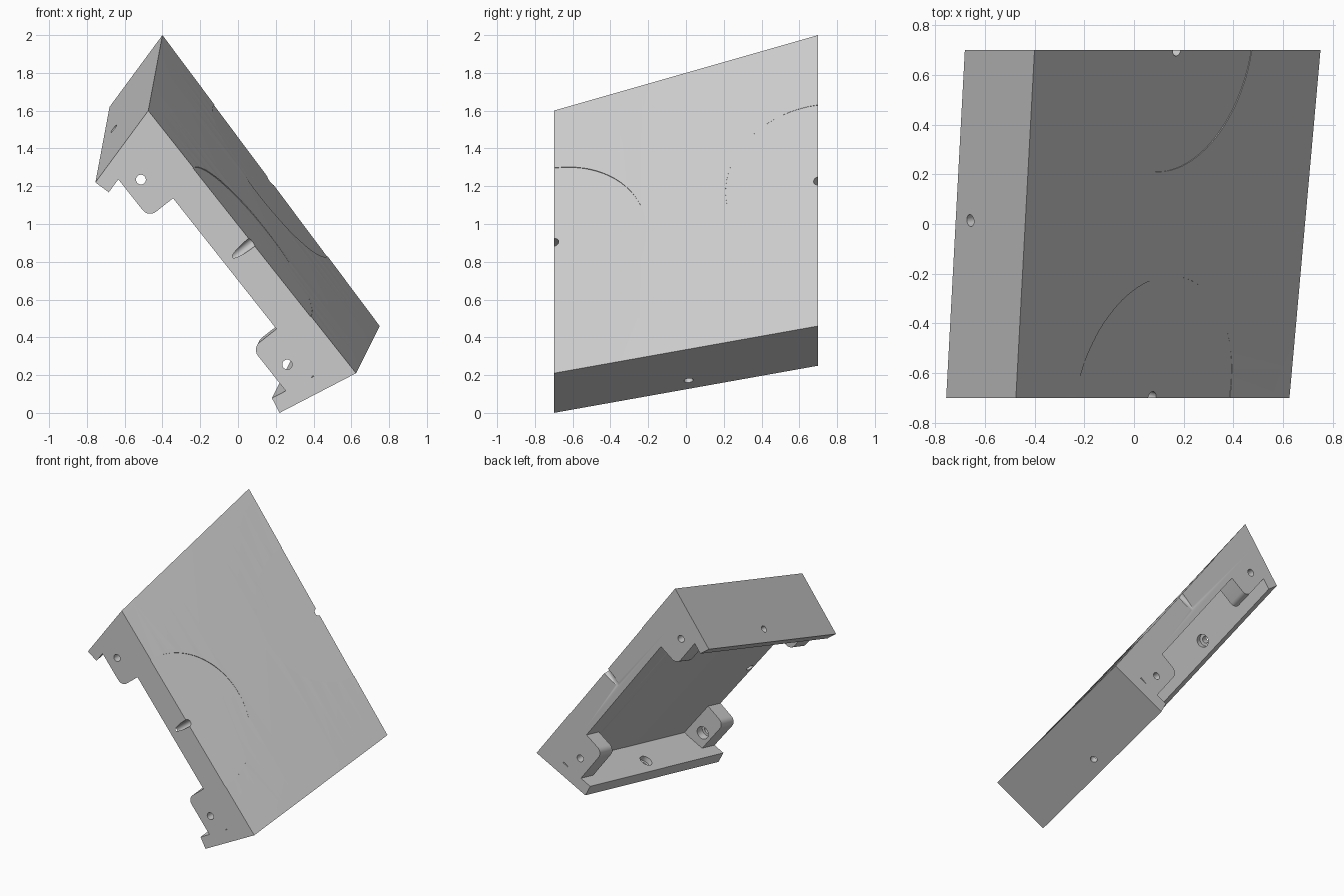
import bpy, bmesh, math
from mathutils import Vector as V

if "Cube" in bpy.data.objects:
    bpy.data.objects.remove(bpy.data.objects["Cube"])

# Corners at the front (y=-0.7) and back (y=0.7): plate high/low edge, then lip of each end wall
FRONT = [V((-.475, -.7, 1.60)), V((.625, -.7, .21)), V((-.755, -.7, 1.22)), V((.22, -.7, 0))]
BACK = [V((-.40, .7, 2.0)), V((.75, .7, .46)), V((-.68, .7, 1.62)), V((.345, .7, .25))]
PLATE, WALL = .185, .088          # plate and wall thickness
TAB_T = .13 / 1.4                 # tab thickness as a share of the width


def frame(t, side):
    """Plate corner, direction along the plate, depth direction and lip at width t."""
    a, b, e, g = [p.lerp(q, t) for p, q in zip(FRONT, BACK)]
    along = (b - a).normalized()
    down = V((along.z, 0, -along.x))
    return (a, along, down, e) if side == 0 else (b, -along, down, g)


def local(t, side, u, d):
    o, along, down, _ = frame(t, side)
    return o + along * u + down * d


def half_profile(t, side):
    o, along, down, lip = frame(t, side)
    w = (lip - o).normalized()
    inward = (along - w * along.dot(w)).normalized()
    inner = lip + inward * WALL
    root = inner - w * (((inner - o).dot(down) - PLATE) / w.dot(down))
    return [o, lip, inner, root]


def loft(name, rings):
    """Solid through a list of matching cross-sections."""
    bm = bmesh.new()
    vs = [[bm.verts.new(p) for p in r] for r in rings]
    n = len(rings[0])
    for r, s in zip(vs, vs[1:]):
        for i in range(n):
            bm.faces.new((r[i], r[(i + 1) % n], s[(i + 1) % n], s[i]))
    bm.faces.new(vs[0][::-1])
    bm.faces.new(vs[-1])
    bmesh.ops.triangulate(bm, faces=bm.faces[:])
    bmesh.ops.recalc_face_normals(bm, faces=bm.faces[:])
    me = bpy.data.meshes.new(name)
    bm.to_mesh(me)
    bm.free()
    ob = bpy.data.objects.new(name, me)
    bpy.context.collection.objects.link(ob)
    return ob


def cylinder(p0, p1, r, n=32):
    z = (p1 - p0).normalized()
    x = z.orthogonal().normalized()
    y = z.cross(x)
    off = [(x * math.cos(k * math.tau / n) + y * math.sin(k * math.tau / n)) * r for k in range(n)]
    return loft("cutter", [[p0 + o for o in off], [p1 + o for o in off]])


def boolean(target, tool, op):
    tool.hide_render = True
    m = target.modifiers.new(op, 'BOOLEAN')
    m.operation, m.solver, m.object = op, 'EXACT', tool
    bpy.context.view_layer.objects.active = target
    bpy.ops.object.modifier_apply(modifier=m.name)
    bpy.data.objects.remove(tool)


# Slightly twisted cover: plate with an end wall on each side
rings = []
for k in range(13):
    t = k / 12
    rings.append(half_profile(t, 0) + half_profile(t, 1)[::-1])
cover = loft("cover", rings)

# Rounded corner tabs
R = .05
outline = [(.13, .15), (.445, .15)]
outline += [(.445 - R + R * math.cos(a), .35 - R + R * math.sin(a))
            for a in [k * math.pi / 12 for k in range(7)]]
outline += [(.13, .35)]
for t0, t1 in ((0, TAB_T), (1 - TAB_T, 1)):
    for side in (0, 1):
        tab = loft("tab", [[local(t, side, u, d) for u, d in outline] for t in (t0, t1)])
        boolean(cover, tab, 'UNION')

# Tab screw holes, counterbored from inside
for t, s in ((0, 1), (1, -1)):
    for side in (0, 1):
        p = local(t, side, .262, .257)
        y = V((0, s, 0))
        boolean(cover, cylinder(p - y * .1, p + y * .25, .026), 'DIFFERENCE')
        boolean(cover, cylinder(p + y * .07, p + y * .25, .046), 'DIFFERENCE')

# End wall screw holes, counterbored from inside
for side in (0, 1):
    o, along, down, lip = frame(.51, side)
    p = o.lerp(lip, .79)
    out = (lip - o).cross(frame(1, side)[0] - frame(0, side)[0]).normalized()
    if out.dot(along) > 0:
        out = -out
    boolean(cover, cylinder(p + out * .1, p - out * .2, .024), 'DIFFERENCE')
    boolean(cover, cylinder(p - out * .05, p - out * .2, .045), 'DIFFERENCE')

# Edge holes through the plate with a wide, very shallow round seat
across = (BACK[0] + BACK[1] - FRONT[0] - FRONT[1]) / 2
for a, b in (FRONT[:2], BACK[:2]):
    mid = (a + b) / 2
    up = (b - a).cross(across).normalized()
    if up.z < 0:
        up = -up
    boolean(cover, cylinder(mid - up * .003, mid + up * .1, .5, 96), 'DIFFERENCE')
    boolean(cover, cylinder(mid + up * .1, mid - up * .3, .026), 'DIFFERENCE')

cover.select_set(True)
bpy.context.view_layer.objects.active = cover
bpy.ops.object.shade_smooth_by_angle(angle=math.radians(25))
